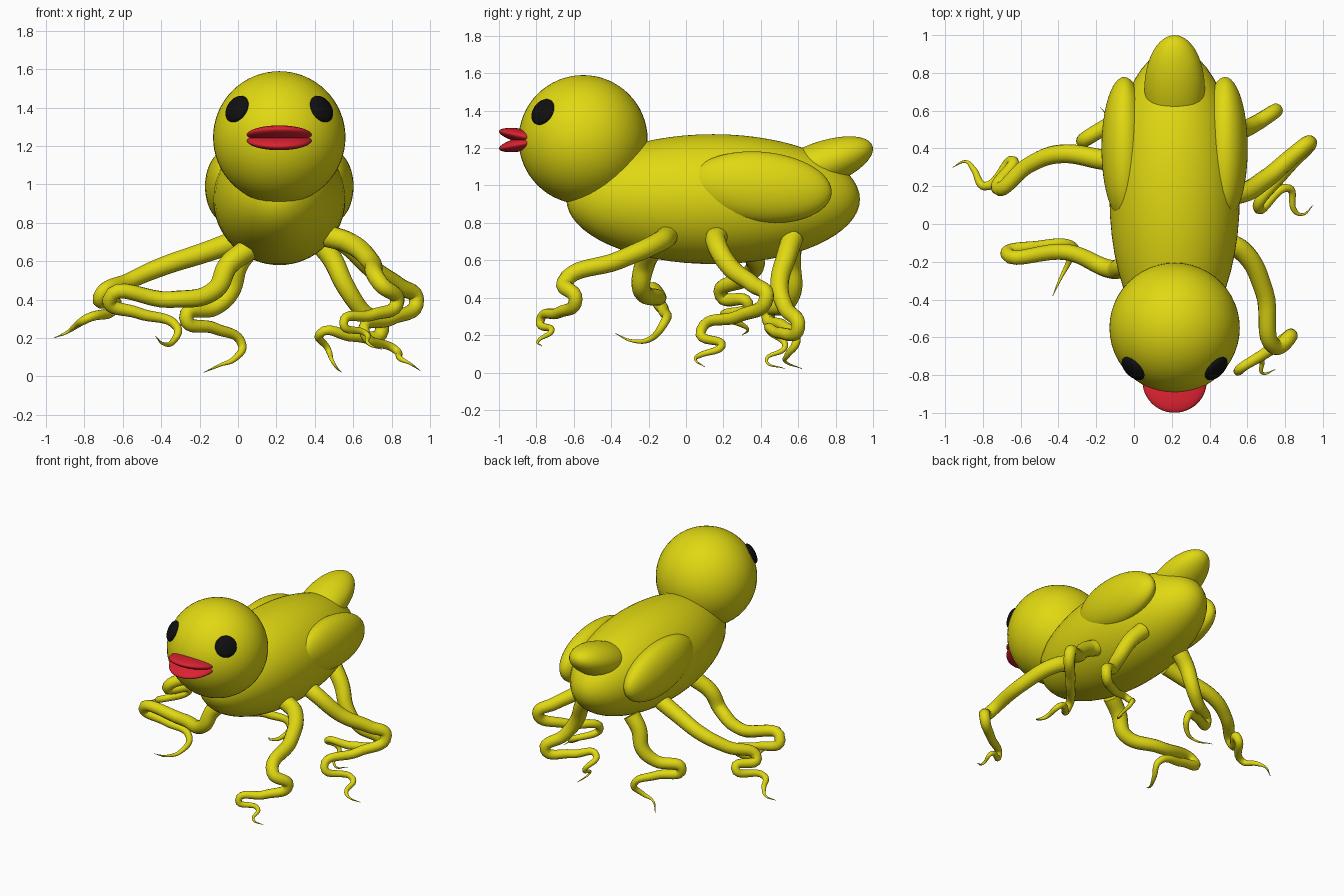
import bpy
from math import radians
from mathutils import Vector

default_cube = bpy.data.objects.get("Cube")
if default_cube:
    bpy.data.objects.remove(default_cube, do_unlink=True)


def make_material(name, red, green, blue):
    material = bpy.data.materials.new(name)
    material.use_nodes = True
    colour = (red, green, blue, 1)
    material.diffuse_color = colour
    shader = material.node_tree.nodes["Principled BSDF"]
    shader.inputs["Base Color"].default_value = colour
    shader.inputs["Roughness"].default_value = 0.6
    return material


yellow = make_material("yellow", 0.75, 0.69, 0.006)
red = make_material("red", 0.7, 0.016, 0.03)
black = make_material("black", 0.005, 0.005, 0.005)

MIDDLE = 0.215  # x of the body's plane of symmetry


def ellipsoid(name, centre, radii, material, tilt=0):
    """Smooth ellipsoid, tilted about the x axis by degrees."""
    bpy.ops.mesh.primitive_uv_sphere_add(segments=48, ring_count=32, location=centre)
    part = bpy.context.object
    part.name = name
    part.scale = radii
    part.rotation_euler.x = radians(tilt)
    part.data.materials.append(material)
    bpy.ops.object.shade_smooth()
    return part


def leg(name, points, thickness=0.058):
    """Tapered tube that follows a smooth path down to a fine tip."""
    curve = bpy.data.curves.new(name, "CURVE")
    curve.dimensions = "3D"
    curve.bevel_depth = thickness
    curve.bevel_resolution = 5
    curve.resolution_u = 8
    curve.use_fill_caps = True
    spline = curve.splines.new("BEZIER")
    spline.bezier_points.add(len(points) - 1)
    last = len(points) - 1
    for index, (knot, place) in enumerate(zip(spline.bezier_points, points)):
        knot.co = place
        knot.handle_left_type = knot.handle_right_type = "AUTO"
        knot.radius = max(0.02, 1 - (index / last) ** 1.25)
    curve.materials.append(yellow)
    part = bpy.data.objects.new(name, curve)
    bpy.context.collection.objects.link(part)
    # Turn the swept path into a mesh
    bpy.ops.object.select_all(action="DESELECT")
    part.select_set(True)
    bpy.context.view_layer.objects.active = part
    bpy.ops.object.convert(target="MESH")
    bpy.ops.object.shade_smooth_by_angle(angle=radians(60))


# Body, head and upturned tail
ellipsoid("body", (MIDDLE, 0.145, 0.927), (0.345, 0.785, 0.347), yellow)
head_centre = Vector((MIDDLE, -0.55, 1.245))
ellipsoid("head", head_centre, (0.345, 0.345, 0.345), yellow)
ellipsoid("tail", (MIDDLE, 0.715, 1.11), (0.16, 0.3, 0.12), yellow, tilt=20)

# Parted beak
for name, side in (("upper_beak", 1), ("lower_beak", -1)):
    ellipsoid(name, (MIDDLE, -0.833, 1.243 + 0.012 * side),
              (0.17, 0.17, 0.04), red, tilt=-12 * side)

# Folded wings and flat round eyes on both sides
for name, side in (("left", 1), ("right", -1)):
    ellipsoid(name + "_wing", (MIDDLE + 0.267 * side, 0.4, 0.99),
              (0.12, 0.38, 0.19), yellow, tilt=-5)
    outward = Vector((0.22 * side, -0.215, 0.148))
    eye = ellipsoid(name + "_eye", head_centre + outward, (0.075, 0.075, 0.03), black)
    eye.rotation_euler = outward.to_track_quat("Z", "Y").to_euler()

# Six crooked legs, each bent its own way
leg("left_front_leg", [
    (0.47, -0.1, 0.73), (0.57, -0.14, 0.7), (0.69, -0.36, 0.6), (0.745, -0.65, 0.48),
    (0.83, -0.59, 0.39), (0.7, -0.68, 0.32), (0.55, -0.78, 0.275),
    (0.67, -0.72, 0.22), (0.68, -0.79, 0.17), (0.75, -0.77, 0.14)])
leg("left_middle_leg", [
    (0.46, 0.17, 0.74), (0.55, 0.16, 0.7), (0.7, 0.24, 0.56), (0.84, 0.36, 0.47),
    (0.93, 0.43, 0.4), (0.8, 0.28, 0.3), (0.66, 0.08, 0.225), (0.82, 0.19, 0.14),
    (0.85, 0.07, 0.09), (0.89, 0.05, 0.07), (0.95, 0.1, 0.03)])
leg("left_rear_leg", [
    (0.4, 0.57, 0.72), (0.48, 0.54, 0.63), (0.56, 0.5, 0.47), (0.64, 0.53, 0.35),
    (0.75, 0.6, 0.24), (0.6, 0.5, 0.21), (0.43, 0.45, 0.225), (0.47, 0.53, 0.14),
    (0.5, 0.43, 0.065), (0.54, 0.53, 0.02)])
leg("right_front_leg", [
    (0.05, -0.18, 0.66), (-0.05, -0.22, 0.58), (-0.12, -0.24, 0.45),
    (-0.35, -0.15, 0.4), (-0.67, -0.16, 0.4), (-0.52, -0.12, 0.33),
    (-0.32, -0.12, 0.26), (-0.34, -0.19, 0.18), (-0.39, -0.29, 0.17),
    (-0.43, -0.38, 0.21)])
leg("right_middle_leg", [
    (-0.02, 0.32, 0.7), (-0.16, 0.34, 0.65), (-0.4, 0.37, 0.57), (-0.56, 0.31, 0.5),
    (-0.72, 0.19, 0.41), (-0.64, 0.33, 0.37), (-0.79, 0.2, 0.3),
    (-0.85, 0.29, 0.26), (-0.89, 0.33, 0.23), (-0.96, 0.3, 0.2)])
leg("right_rear_leg", [
    (0.06, 0.56, 0.67), (0.0, 0.56, 0.58), (-0.04, 0.57, 0.44), (-0.12, 0.53, 0.36),
    (-0.27, 0.44, 0.305), (-0.12, 0.52, 0.25), (0.02, 0.59, 0.17),
    (-0.02, 0.54, 0.09), (-0.09, 0.53, 0.06), (-0.18, 0.62, 0.02)])
